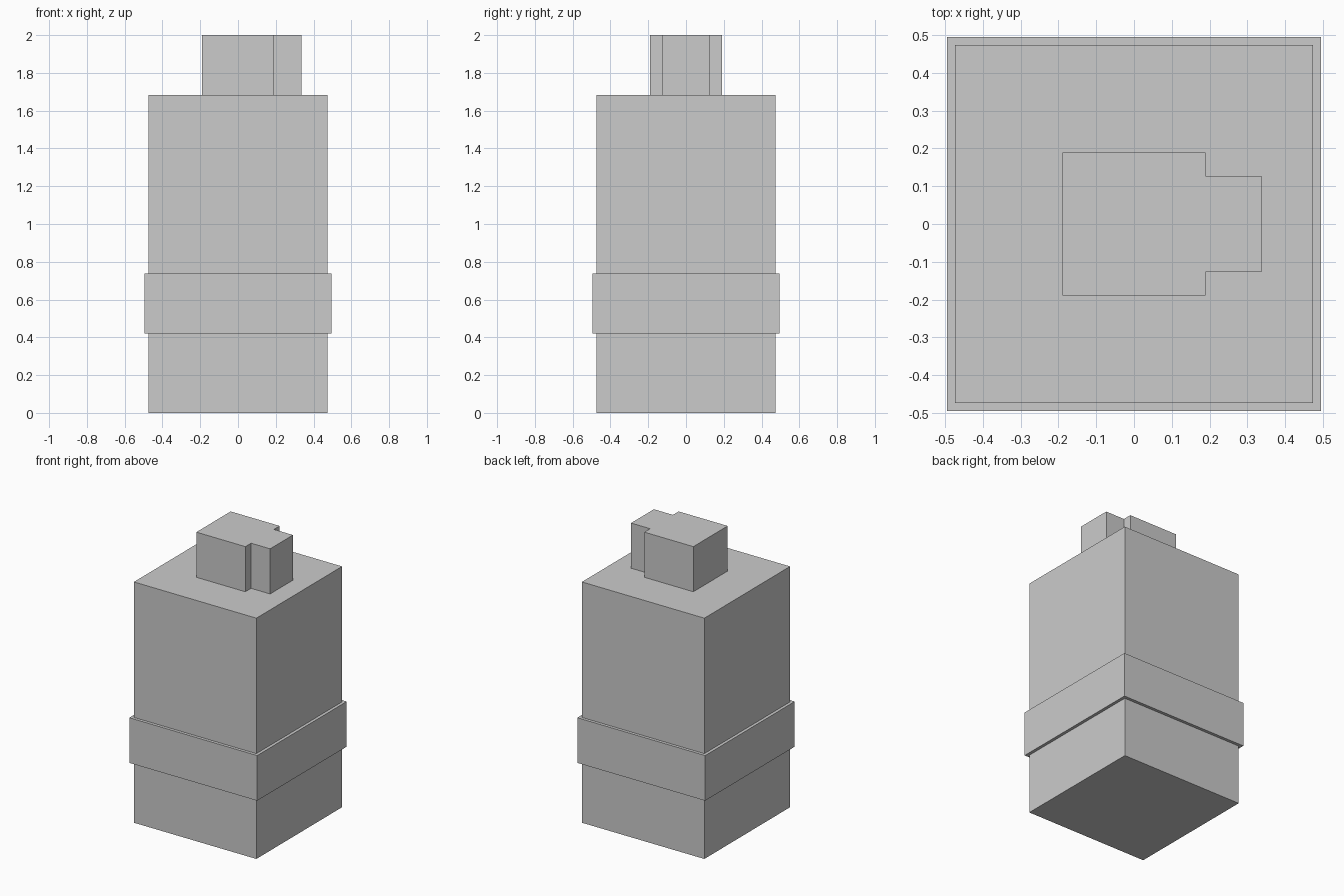
import bpy
import bmesh

if "Cube" in bpy.data.objects:
    bpy.data.objects.remove(bpy.data.objects["Cube"])

U = 2 / 19  # design unit: the model is 19 units tall


def prism(name, outline, z0, z1):
    """Extrude a flat outline (in units) from z0 to z1."""
    bm = bmesh.new()
    base = bm.faces.new([bm.verts.new((x * U, y * U, z0 * U)) for x, y in outline])
    top = bmesh.ops.extrude_face_region(bm, geom=[base], use_keep_orig=True)["geom"]
    verts = [v for v in top if isinstance(v, bmesh.types.BMVert)]
    bmesh.ops.translate(bm, verts=verts, vec=(0, 0, (z1 - z0) * U))
    bmesh.ops.recalc_face_normals(bm, faces=bm.faces)
    mesh = bpy.data.meshes.new(name)
    bm.to_mesh(mesh)
    bm.free()
    obj = bpy.data.objects.new(name, mesh)
    bpy.context.collection.objects.link(obj)
    return obj


def square(h):
    return [(-h, -h), (h, -h), (h, h), (-h, h)]


# Square bottle body with a slightly wider label band around it
prism("bottle_body", square(4.5), 0, 16)
prism("label_band", square(4.7), 4, 7)

# Cap with a narrower spout projecting towards +x
c, sx, sy = 1.8, 3.2, 1.2
prism("cap_with_spout",
      [(-c, -c), (c, -c), (c, -sy), (sx, -sy), (sx, sy), (c, sy), (c, c), (-c, c)],
      16, 19)
